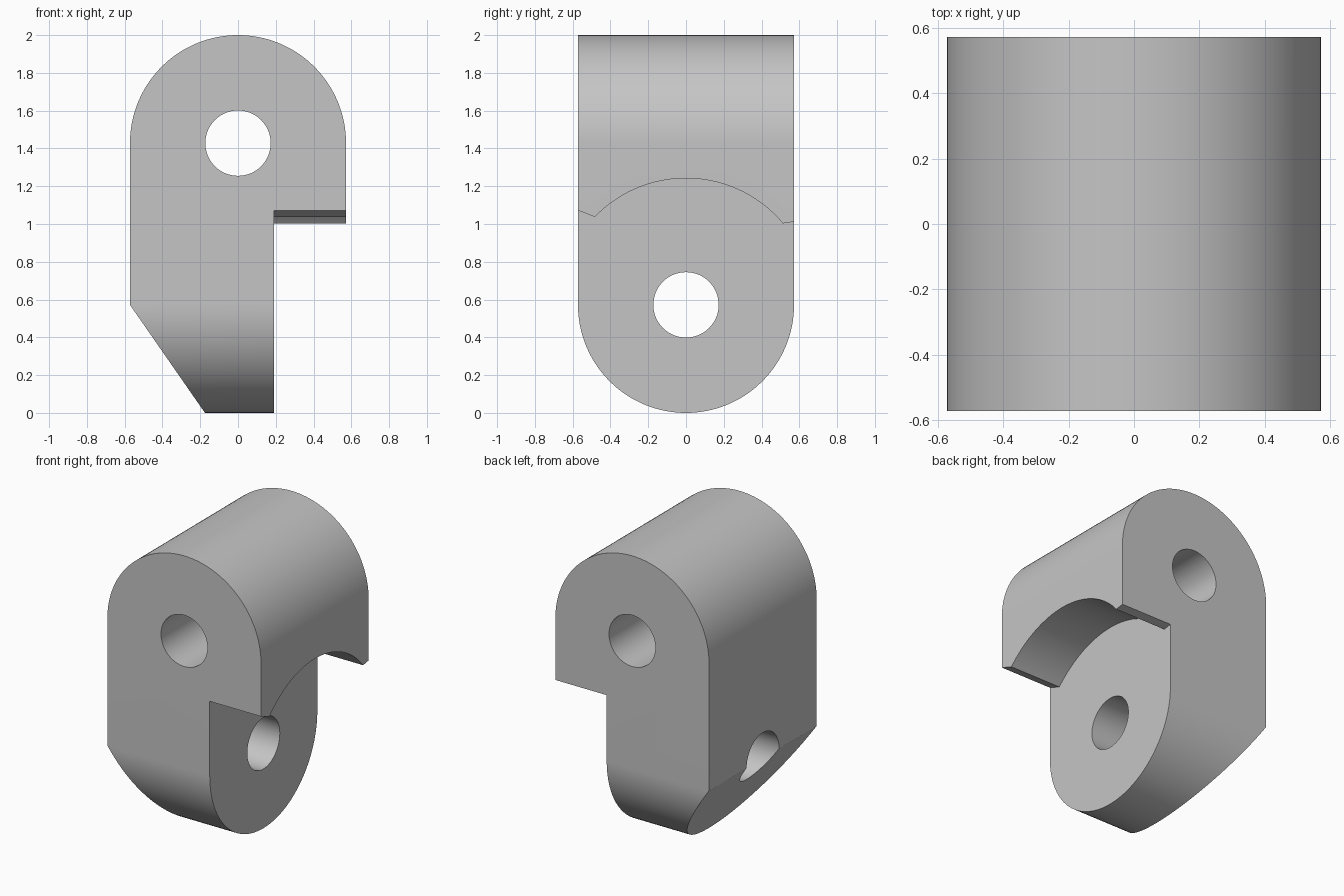
import bpy
import bmesh
import math

cube = bpy.data.objects.get("Cube")
if cube:
    bpy.data.objects.remove(cube, do_unlink=True)

R = 0.572            # half width and radius of the rounded ends
HOLE = 0.173
LOW, HIGH = R, 2 - R  # heights of the two hole centres
STEP = 0.19          # inner face of the lower tongue

grey = bpy.data.materials.new("plain_grey")
grey.use_nodes = True
colour = (0.56, 0.56, 0.56, 1)
grey.diffuse_color = colour
grey.node_tree.nodes["Principled BSDF"].inputs["Base Color"].default_value = colour


def arc(cz, radius, start, end, steps=64):
    """Points (u, z) on an arc centred on u = 0, angles in degrees."""
    angles = [math.radians(start + (end - start) * i / steps) for i in range(steps + 1)]
    return [(radius * math.cos(a), cz + radius * math.sin(a)) for a in angles]


def prism(name, profile, axis, lo, hi):
    """Extrude a (u, z) profile along x or y."""
    def place(u, z, d):
        return (d, u, z) if axis == "x" else (u, d, z)
    bm = bmesh.new()
    face = bm.faces.new([bm.verts.new(place(u, z, lo)) for u, z in profile])
    new = bmesh.ops.extrude_face_region(bm, geom=[face])["geom"]
    shift = place(0, 0, hi - lo)
    bmesh.ops.translate(bm, vec=shift, verts=[v for v in new if isinstance(v, bmesh.types.BMVert)])
    bmesh.ops.recalc_face_normals(bm, faces=bm.faces)
    mesh = bpy.data.meshes.new(name)
    bm.to_mesh(mesh)
    bm.free()
    mesh.materials.append(grey)
    obj = bpy.data.objects.new(name, mesh)
    bpy.context.collection.objects.link(obj)
    return obj


def combine(target, tool, operation):
    tool.hide_render = True
    mod = target.modifiers.new(operation, "BOOLEAN")
    mod.operation = operation
    mod.solver = "EXACT"
    mod.object = tool
    bpy.context.view_layer.objects.active = target
    bpy.ops.object.modifier_apply(modifier=mod.name)
    bpy.data.objects.remove(tool, do_unlink=True)


# Body: rounded top with a chamfered lower corner
outline = arc(HIGH, R, 0, 180) + [(-R, LOW), (-0.175, 0), (R, 0)]
body = prism("hinge_block", outline, "y", -R, R)

# Rounded lower end, across the other direction
lower_round = prism("lower_round", arc(LOW, R, 180, 360) + [(R, 2.2), (-R, 2.2)], "x", -1, 1)
combine(body, lower_round, "INTERSECT")

# Clearance notch with an arched ceiling and small sloped lips
a0 = math.degrees(math.acos(0.513 / 0.67))
a1 = math.degrees(math.acos(-0.482 / 0.67))
ceiling = arc(LOW, 0.67, a0, a1)
notch = prism("notch", [(0.7, -1), (0.7, 1.04), (R, 1.012)] + ceiling
              + [(-R, 1.072), (-0.7, 1.115), (-0.7, -1)], "x", STEP, 1)
combine(body, notch, "DIFFERENCE")

# Two crossing pin holes
for centre, axis in ((HIGH, "y"), (LOW, "x")):
    pin = prism("pin_hole", arc(centre, HOLE, 0, 360)[:-1], axis, -1, 1)
    combine(body, pin, "DIFFERENCE")

# Smooth curved walls, keep the edges crisp
bpy.ops.object.select_all(action="DESELECT")
body.select_set(True)
bpy.context.view_layer.objects.active = body
bpy.ops.object.shade_smooth_by_angle(angle=math.radians(20))
